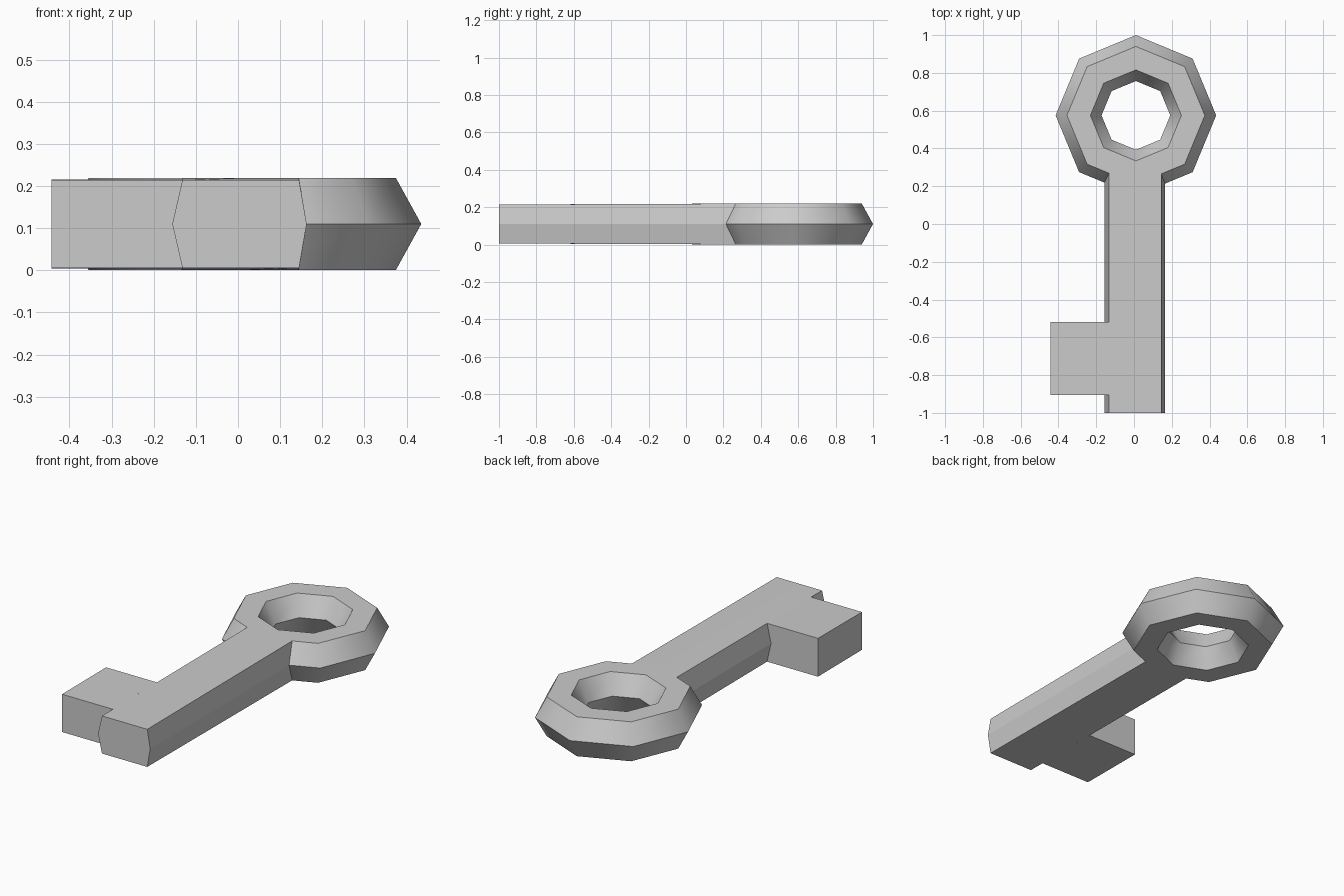
import bpy, bmesh, math

if "Cube" in bpy.data.objects:
    bpy.data.objects.remove(bpy.data.objects["Cube"])

MID = 0.11                 # mid height of the key
CX, CY = 0.01, 0.575       # ring centre

metal = bpy.data.materials.new("grey metal")
metal.diffuse_color = (0.6, 0.6, 0.6, 1)
metal.use_nodes = True
metal.node_tree.nodes["Principled BSDF"].inputs["Base Color"].default_value = metal.diffuse_color


def finish(name, bm):
    bmesh.ops.recalc_face_normals(bm, faces=bm.faces)
    mesh = bpy.data.meshes.new(name)
    bm.to_mesh(mesh)
    bm.free()
    mesh.materials.append(metal)
    ob = bpy.data.objects.new(name, mesh)
    bpy.context.collection.objects.link(ob)
    return ob


def half(y):
    """Half thickness: the shaft thins slightly towards its tip."""
    return 0.104 + 0.005 * (min(y, 0.2) + 1) / 1.2


def bridge(bm, rings, closed):
    n = len(rings[0])
    for i in range(len(rings) if closed else len(rings) - 1):
        a, b = rings[i], rings[(i + 1) % len(rings)]
        for j in range(n):
            k = (j + 1) % n
            bm.faces.new((a[j], a[k], b[k], b[j]))


# Handle ring: hexagonal section swept around eight sides
section = [(0.425, 0), (0.365, 0.109), (0.241, 0.109),
           (0.182, 0), (0.241, -0.109), (0.365, -0.109)]
bm = bmesh.new()
rings = []
for s in range(8):
    a = s * math.pi / 4
    rings.append([bm.verts.new((CX + r * math.cos(a), CY + r * math.sin(a), MID + z))
                  for r, z in section])
bridge(bm, rings, True)
ring = finish("handle_ring", bm)
bpy.context.view_layer.objects.active = ring
ring.select_set(True)
bpy.ops.object.shade_smooth_by_angle(angle=math.radians(45))

# Shaft: hexagonal bar whose end has a notch fitting the ring's lower corner
bm = bmesh.new()
profile = [(-0.156, 0), (-0.132, 1), (CX, 1), (0.145, 1),
           (0.163, 0), (0.145, -1), (CX, -1), (-0.132, -1)]
rings = []
for end in (False, True):
    loop = []
    for x, side in profile:
        y = -1.0
        if end:
            y = CY - 0.365 + abs(x - CX) * math.tan(math.pi / 8)
        loop.append(bm.verts.new((x, y, MID + side * half(y))))
    rings.append(loop)
bridge(bm, rings, False)
bm.faces.new(rings[0])
finish("shaft", bm)

# Bit: rectangular tooth on the left of the shaft
bm = bmesh.new()
bmesh.ops.create_cube(bm, size=1)
for v in bm.verts:
    y = -0.905 if v.co.y < 0 else -0.52
    v.co = (-0.443 if v.co.x < 0 else -0.132, y,
            MID + math.copysign(half(y), v.co.z))
finish("bit", bm)
